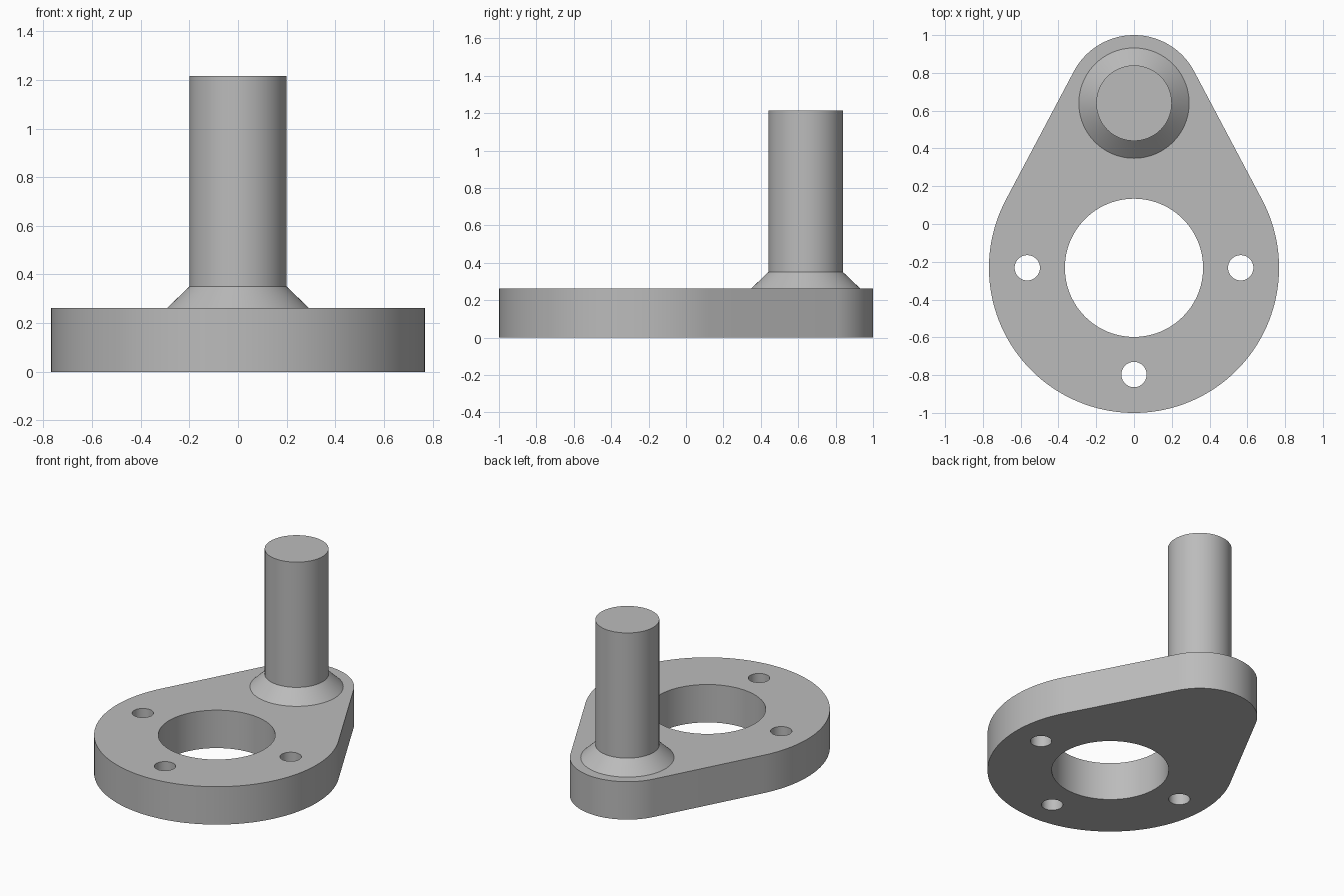
import bpy
import bmesh
from math import asin, cos, sin, pi, radians

cube = bpy.data.objects.get("Cube")
if cube:
    bpy.data.objects.remove(cube, do_unlink=True)

# Main dimensions
HUB_Y, HUB_R = -0.232, 0.768
POST_Y, END_R = 0.64, 0.36
PLATE_H, COLLAR_TOP, POST_TOP = 0.262, 0.35, 1.215
BORE_R, BOLT_R, BOLT_CIRCLE = 0.366, 0.067, 0.565

grey = bpy.data.materials.new("grey metal")
grey.use_nodes = True
grey.diffuse_color = (0.5, 0.5, 0.5, 1)
grey.node_tree.nodes["Principled BSDF"].inputs["Base Color"].default_value = (0.5, 0.5, 0.5, 1)


def arc(cy, r, start, end, steps, cx=0):
    return [(cx + r * cos(start + (end - start) * i / steps),
             cy + r * sin(start + (end - start) * i / steps)) for i in range(steps + 1)]


def circle(cx, cy, r, steps=96):
    return arc(cy, r, 0, 2 * pi, steps, cx)[:-1]


def loft(name, rings):
    """Solid through matching outlines, each given as (points, height)."""
    bm = bmesh.new()
    loops = [[bm.verts.new((x, y, z)) for x, y in pts] for pts, z in rings]
    for low, high in zip(loops, loops[1:]):
        for i in range(len(low)):
            j = (i + 1) % len(low)
            bm.faces.new((low[i], low[j], high[j], high[i]))
    bm.faces.new(loops[0][::-1])
    bm.faces.new(loops[-1])
    mesh = bpy.data.meshes.new(name)
    bm.to_mesh(mesh)
    bm.free()
    mesh.materials.append(grey)
    obj = bpy.data.objects.new(name, mesh)
    bpy.context.collection.objects.link(obj)
    return obj


def select(obj):
    bpy.ops.object.select_all(action='DESELECT')
    obj.select_set(True)
    bpy.context.view_layer.objects.active = obj


# Plate: two arcs joined by their common tangents
tangent = asin((HUB_R - END_R) / (POST_Y - HUB_Y))
outline = (arc(POST_Y, END_R, tangent, pi - tangent, 48)
           + arc(HUB_Y, HUB_R, pi - tangent, 2 * pi + tangent, 96))
plate = loft("base_plate", [(outline, 0), (outline, PLATE_H)])

# Central bore and three bolt holes
holes = [(0, HUB_Y, BORE_R), (0, HUB_Y - BOLT_CIRCLE, BOLT_R),
         (BOLT_CIRCLE, HUB_Y, BOLT_R), (-BOLT_CIRCLE, HUB_Y, BOLT_R)]
for x, y, r in holes:
    ring = circle(x, y, r)
    cutter = loft("hole_cutter", [(ring, -0.1), (ring, PLATE_H + 0.1)])
    cutter.hide_render = True
    select(plate)
    cut = plate.modifiers.new("hole", 'BOOLEAN')
    cut.operation = 'DIFFERENCE'
    cut.solver = 'EXACT'
    cut.object = cutter
    bpy.ops.object.modifier_apply(modifier=cut.name)
    bpy.data.objects.remove(cutter, do_unlink=True)

# Post with a conical collar at its foot
foot, shaft = circle(0, POST_Y, 0.292), circle(0, POST_Y, 0.2)
post = loft("post_with_collar", [(foot, PLATE_H), (shaft, COLLAR_TOP), (shaft, POST_TOP)])

for part in (plate, post):
    select(part)
    bpy.ops.object.shade_smooth_by_angle(angle=radians(30))
